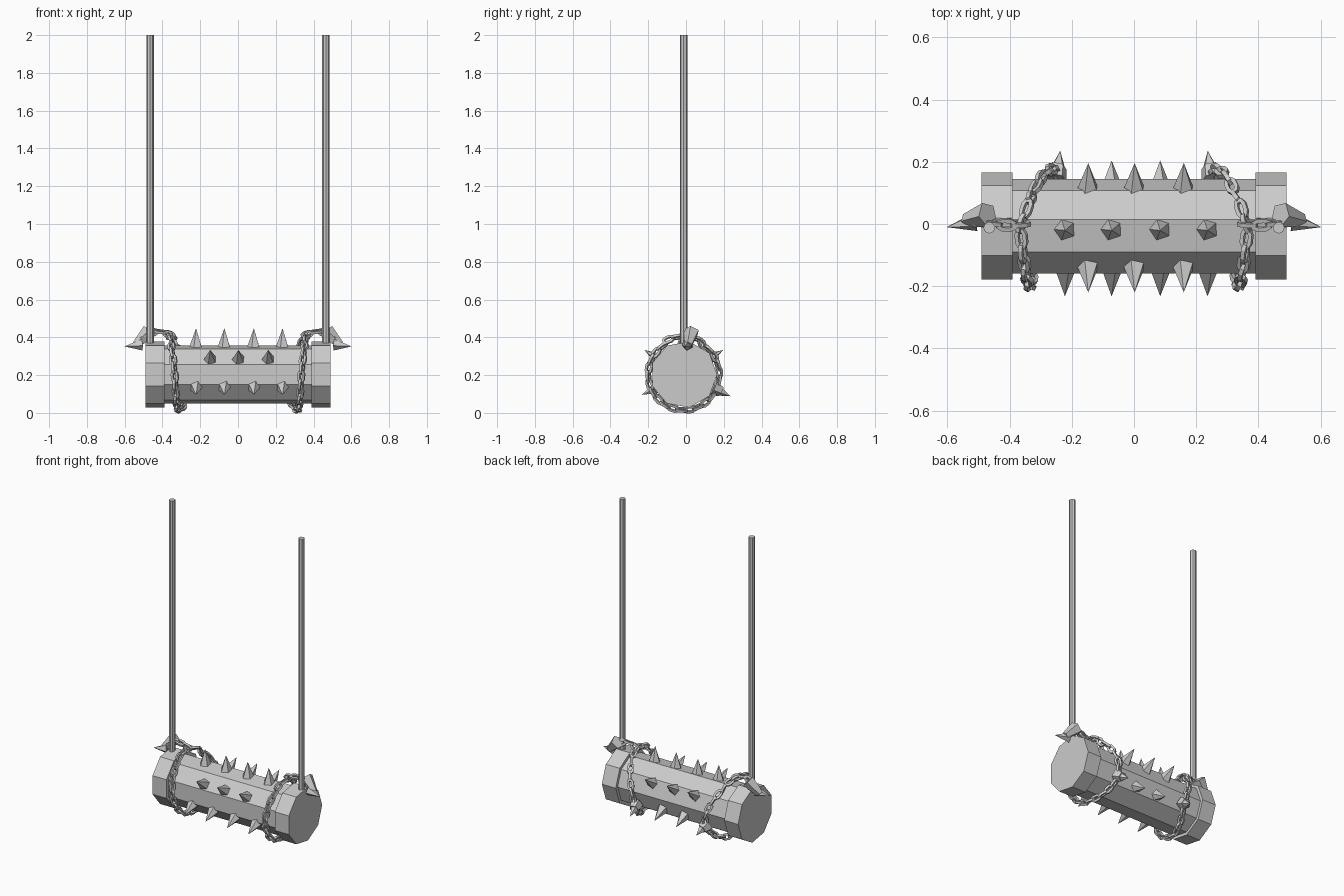
import bpy, bmesh, math
from mathutils import Vector, Matrix

if "Cube" in bpy.data.objects:
    bpy.data.objects.remove(bpy.data.objects["Cube"])

CY, CZ = -0.012, 0.203          # log axis


def make(name, bm):
    bmesh.ops.recalc_face_normals(bm, faces=bm.faces)
    me = bpy.data.meshes.new(name)
    bm.to_mesh(me)
    bm.free()
    ob = bpy.data.objects.new(name, me)
    bpy.context.collection.objects.link(ob)
    return ob


def frame(loc, z, x):
    z = z.normalized()
    x = (x - z * x.dot(z)).normalized()
    m = Matrix((x, z.cross(x), z)).transposed().to_4x4()
    return Matrix.Translation(loc) @ m


def cone(bm, a, b, r1, r2=0.0, n=5, up=(1, 0, 0)):
    a, b = Vector(a), Vector(b)
    m = frame((a + b) / 2, b - a, Vector(up))
    bmesh.ops.create_cone(bm, cap_ends=True, segments=n, radius1=r1, radius2=r2,
                          depth=(b - a).length, matrix=m)


def around(x, deg, r):
    t = math.radians(deg)
    return Vector((x, CY + r * math.cos(t), CZ + r * math.sin(t)))


def prism(bm, x0, x1, r, n=9):
    rings = [[bm.verts.new(around(x, 360 * i / n, r)) for i in range(n)] for x in (x0, x1)]
    for i in range(n):
        j = (i + 1) % n
        bm.faces.new((rings[0][i], rings[0][j], rings[1][j], rings[1][i]))
    bm.faces.new(rings[0])
    bm.faces.new(rings[1])


def link(bm, loc, along, side, length=0.066, width=0.042, t=0.007):
    # one chain link: a square-section loop with six corners
    m = frame(loc, along, side)
    L, W = length / 2 - t, width / 2 - t
    pts = [(0.55 * W, L), (W, 0.45 * L), (W, -0.45 * L), (0.55 * W, -L),
           (-0.55 * W, -L), (-W, -0.45 * L), (-W, 0.45 * L), (-0.55 * W, L)]
    rows = []
    for x, z in pts:
        d = Vector((x / W, 0, z / L)).normalized()
        rows.append([bm.verts.new(m @ (Vector((x, v, z)) + d * u))
                     for u, v in ((t, t), (t, -t), (-t, -t), (-t, t))])
    for i in range(len(rows)):
        p, q = rows[i], rows[(i + 1) % len(rows)]
        for k in range(4):
            bm.faces.new((p[k], p[(k + 1) % 4], q[(k + 1) % 4], q[k]))


# log and end caps
bm = bmesh.new()
prism(bm, -0.40, 0.40, 0.157)
make("log", bm)
for side, s in (("left", -1), ("right", 1)):
    bm = bmesh.new()
    prism(bm, s * 0.39, s * 0.49, 0.177)
    make(side + "_end_cap", bm)

# rows of spikes around the log
outer, inner = (-0.222, -0.072, 0.084, 0.236), (-0.147, 0.002, 0.16)
rows = [(92, outer), (148, inner), (206, outer), (-28, outer[1:3]), (32, inner)]
bm = bmesh.new()
for deg, xs in rows:
    for x in xs:
        cone(bm, around(x, deg, 0.14), around(x, deg, 0.245), 0.038, up=(0, 1, 0.2))
make("log_spikes", bm)

# slanted path of the chain: (angle, x)
KEYS = [(-90, 0.318), (-30, 0.255), (0, 0.262), (45, 0.315), (90, 0.365),
        (135, 0.35), (180, 0.335), (270, 0.318)]


def path(deg):
    deg = (deg + 90) % 360 - 90
    for (a, xa), (b, xb) in zip(KEYS, KEYS[1:]):
        if a <= deg <= b:
            x = xa + (xb - xa) * (deg - a) / (b - a)
            return around(x, deg, 0.187 + (0.015 if 60 < deg < 120 else 0))


for side, s in (("left", -1), ("right", 1)):
    # hanging rod
    bm = bmesh.new()
    cone(bm, (s * 0.465, CY, 0.36), (s * 0.465, CY, 2.0), 0.019, 0.019, 8)
    make(side + "_rod", bm)

    flip = Vector((s, 1, 1))
    # chain wrapped round the log
    bm = bmesh.new()
    n = 26
    for i in range(n):
        d = 360 * i / n + 3
        p = path(d) * flip
        along = (path(d + 3) - path(d - 3)) * flip
        out = p - Vector((p.x, CY, CZ))
        w = math.radians(25 if i % 2 else 115)
        link(bm, p, along, Vector((math.cos(w), 0, 0)) + out.normalized() * math.sin(w))
    # chain leading over the cap
    over = [(0.365, 0, 0.415), (0.41, -0.003, 0.43), (0.455, 0.005, 0.425),
            (0.495, 0.012, 0.408)]
    for i, p in enumerate(over):
        q = Vector(over[min(i + 1, 3)]) - Vector(over[max(i - 1, 0)])
        link(bm, Vector(p) * flip, q * flip, Vector((0, 1, 0.3) if i % 2 else (0, -0.3, 1)))
    make(side + "_chain", bm)

    # barbed chain ends
    bm = bmesh.new()
    cone(bm, Vector((0.47, 0.03, 0.43)) * flip, Vector((0.54, 0.012, 0.36)) * flip, 0.042, 0.022)
    cone(bm, Vector((0.51, 0.008, 0.362)) * flip, Vector((0.602, -0.01, 0.352)) * flip, 0.032)
    cone(bm, Vector((0.255, 0.145, 0.135)) * flip, Vector((0.245, 0.185, 0.115)) * flip, 0.042, 0.03)
    cone(bm, Vector((0.245, 0.175, 0.118)) * flip, Vector((0.237, 0.235, 0.088)) * flip, 0.028)
    make(side + "_chain_barbs", bm)
